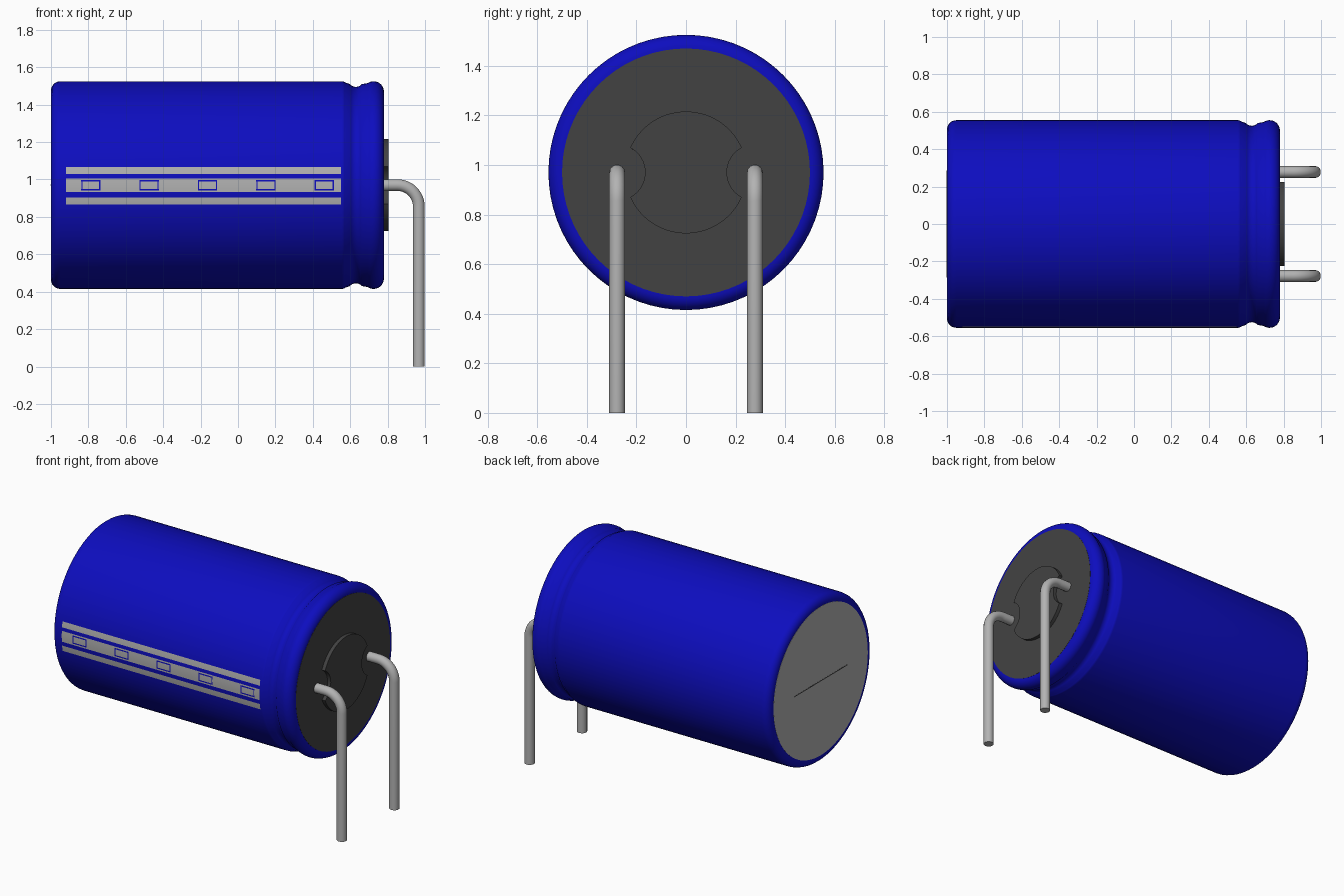
import bpy, bmesh
from math import sin, cos, asin, radians, pi

default = bpy.data.objects.get("Cube")
if default:
    bpy.data.objects.remove(default)

AXIS_Z, RADIUS, SEGMENTS = 0.97, 0.555, 72


def material(name, r, g, b):
    m = bpy.data.materials.new(name)
    m.use_nodes = True
    m.diffuse_color = (r, g, b, 1)
    bsdf = next(n for n in m.node_tree.nodes if n.type == "BSDF_PRINCIPLED")
    bsdf.inputs["Base Color"].default_value = (r, g, b, 1)
    return m


BLUE = material("blue sleeve", 0.004, 0.004, 0.52)
DARK = material("dark rubber", 0.055, 0.055, 0.055)
GREY = material("light grey", 0.45, 0.45, 0.45)


def finish(bm, name, mat, smooth=True):
    mesh = bpy.data.meshes.new(name)
    bm.to_mesh(mesh)
    bm.free()
    mesh.materials.append(mat)
    obj = bpy.data.objects.new(name, mesh)
    bpy.context.collection.objects.link(obj)
    if smooth:
        bpy.ops.object.select_all(action="DESELECT")
        obj.select_set(True)
        bpy.context.view_layer.objects.active = obj
        bpy.ops.object.shade_smooth_by_angle(angle=radians(35))
    return obj


def lathe(name, profile, mat):
    """Revolve (x, radius) points about the body axis; open ends stay open."""
    bm = bmesh.new()
    rings = []
    for x, r in profile:
        rings.append([bm.verts.new((x, r * cos(2 * pi * i / SEGMENTS),
                                    AXIS_Z + r * sin(2 * pi * i / SEGMENTS)))
                      for i in range(SEGMENTS)])
    for a, b in zip(rings, rings[1:]):
        for i in range(SEGMENTS):
            j = (i + 1) % SEGMENTS
            bm.faces.new((a[i], b[i], b[j], a[j]))
    return bm, rings


def arc(cx, cy, r, start, end, steps):
    return [(cx + r * cos(radians(start + (end - start) * i / steps)),
             cy + r * sin(radians(start + (end - start) * i / steps)))
            for i in range(steps + 1)]


# Sleeve: rounded ends with a crimped groove near the terminals
corner, lip = 0.05, 0.055
profile = [(-1, 0.5)] + arc(-1 + corner, RADIUS - corner, corner, 180, 90, 6)
profile += arc(0.555, RADIUS - 0.03, 0.03, 90, 50, 4)
profile += arc(0.63, 0.567, 0.042, 220, 320, 8)
profile += arc(0.78 - lip, RADIUS - lip, lip, 125, 0, 12)
bm, rings = lathe("sleeve", profile, BLUE)
bmesh.ops.recalc_face_normals(bm, faces=bm.faces)
outer = max(bm.faces, key=lambda f: f.calc_center_median().z)
if outer.normal.z < 0:
    bmesh.ops.reverse_faces(bm, faces=bm.faces)
finish(bm, "sleeve", BLUE)


# End discs
def disc(name, x, thickness, r, mat):
    bm, rings = lathe(name, [(x, r), (x + thickness, r)], mat)
    bm.faces.new(rings[0])
    bm.faces.new(rings[1])
    bmesh.ops.recalc_face_normals(bm, faces=bm.faces)
    return finish(bm, name, mat)


disc("can_end", -1.001, 0.01, 0.5, GREY)
disc("rubber_seal", 0.771, 0.01, 0.5, DARK)

# Raised plug with a notch around each lead
outline = arc(0, 0, 0.246, 24, 156, 28)
outline += arc(-0.278, 0, 0.113, 62, -62, 16)
outline += arc(0, 0, 0.246, 204, 336, 28)
outline += arc(0.278, 0, 0.113, 242, 118, 16)
bm = bmesh.new()
base = bm.faces.new([bm.verts.new((0.775, y, AXIS_Z + z)) for y, z in outline])
top = bmesh.ops.extrude_face_region(bm, geom=[base])["geom"]
bmesh.ops.translate(bm, vec=(0.03, 0, 0),
                    verts=[v for v in top if isinstance(v, bmesh.types.BMVert)])
bmesh.ops.remove_doubles(bm, verts=bm.verts, dist=0.002)
bmesh.ops.recalc_face_normals(bm, faces=bm.faces)
finish(bm, "seal_plug", DARK)

# Score line across the can end
bm = bmesh.new()
bmesh.ops.create_cube(bm, size=1)
bmesh.ops.scale(bm, vec=(0.004, 0.57, 0.006), verts=bm.verts)
bmesh.ops.translate(bm, vec=(-1, 0, AXIS_Z), verts=bm.verts)
finish(bm, "end_score", DARK, smooth=False)


# Curved plates printed on the front of the sleeve
def band(name, x0, x1, z0, z1, mat, lift=0.002):
    r = RADIUS + lift
    a0, a1 = (asin((z - AXIS_Z) / r) for z in (z0, z1))
    steps = 4
    bm = bmesh.new()
    rows = []
    for i in range(steps + 1):
        a = a0 + (a1 - a0) * i / steps
        rows.append([bm.verts.new((x, -r * cos(a), AXIS_Z + r * sin(a)))
                     for x in (x0, x1)])
    for low, high in zip(rows, rows[1:]):
        bm.faces.new((low[0], low[1], high[1], high[0]))
    return finish(bm, name, mat)


for name, z0, z1 in (("lower", 0.867, 0.905), ("middle", 0.932, 1.005),
                     ("upper", 1.028, 1.066)):
    band(name + "_stripe", -0.92, 0.55, z0, z1, GREY)

# Outlined minus marks along the middle stripe
for n in range(5):
    x = -0.787 + 0.312 * n
    for z in (0.946, 0.993):
        band("mark_edge", x - 0.052, x + 0.052, z - 0.004, z + 0.004, BLUE, 0.004)
    for side in (-1, 1):
        c = x + side * 0.048
        band("mark_side", c - 0.003, c + 0.003, 0.95, 0.989, BLUE, 0.004)

# Bent wire leads
bend, wire, drop_x = 0.115, 0.032, 0.967
path = [(0.77, AXIS_Z)]
path += arc(drop_x - bend, AXIS_Z - bend, bend, 90, 0, 12) + [(drop_x, 0)]
for name, y in (("front_lead", -0.278), ("back_lead", 0.278)):
    curve = bpy.data.curves.new(name, "CURVE")
    curve.dimensions = "3D"
    curve.bevel_depth = wire
    curve.bevel_resolution = 5
    curve.use_fill_caps = True
    spline = curve.splines.new("POLY")
    spline.points.add(len(path) - 1)
    for point, (x, z) in zip(spline.points, path):
        point.co = (x, y, z, 1)
    spline.use_smooth = True
    curve.materials.append(GREY)
    bpy.context.collection.objects.link(bpy.data.objects.new(name, curve))
